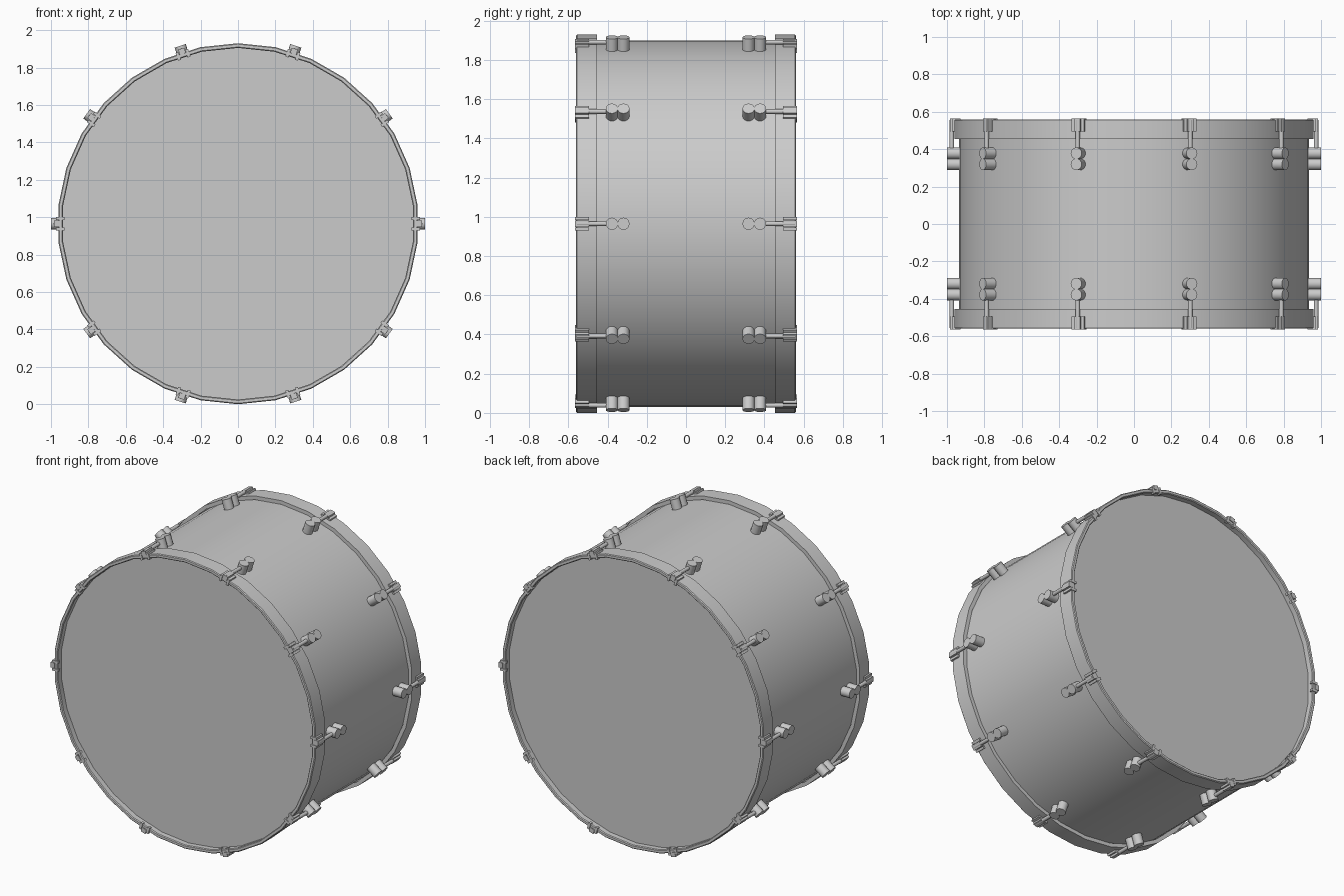
import bpy, bmesh, math
from mathutils import Matrix, Vector

if "Cube" in bpy.data.objects:
    bpy.data.objects.remove(bpy.data.objects["Cube"])

CZ = 0.965  # drum axis height


def finish(name, bm, angle=35):
    bmesh.ops.recalc_face_normals(bm, faces=bm.faces)
    me = bpy.data.meshes.new(name)
    bm.to_mesh(me)
    bm.free()
    ob = bpy.data.objects.new(name, me)
    bpy.context.collection.objects.link(ob)
    bpy.ops.object.select_all(action='DESELECT')
    bpy.context.view_layer.objects.active = ob
    ob.select_set(True)
    bpy.ops.object.shade_smooth_by_angle(angle=math.radians(angle))
    return ob


def lathe(name, profile, n, closed):
    """Spin (radius, y) points round the drum axis, first vertex at the top."""
    bm = bmesh.new()
    rings = []
    for r, y in profile:
        rings.append([bm.verts.new((r * math.sin(2 * math.pi * i / n), y,
                                    CZ + r * math.cos(2 * math.pi * i / n))) for i in range(n)])
    count = len(rings) if closed else len(rings) - 1
    for k in range(count):
        a, b = rings[k], rings[(k + 1) % len(rings)]
        for i in range(n):
            j = (i + 1) % n
            bm.faces.new((a[i], a[j], b[j], b[i]))
    if not closed:
        bm.faces.new(rings[0])
        bm.faces.new(rings[-1])
    return finish(name, bm)


def box(bm, lo, hi, m):
    lo, hi = Vector(lo), Vector(hi)
    size = hi - lo
    bmesh.ops.create_cube(bm, size=1, matrix=m @ Matrix.Translation((lo + hi) / 2)
                          @ Matrix.Diagonal((*size, 1)))


def rod(bm, p, q, r, n, m):
    p, q = Vector(p), Vector(q)
    d = q - p
    rot = d.to_track_quat('Z', 'Y').to_matrix().to_4x4()
    bmesh.ops.create_cone(bm, cap_ends=True, segments=n, radius1=r, radius2=r, depth=d.length,
                          matrix=m @ Matrix.Translation((p + q) / 2) @ rot)


# shell
lathe("shell", [(0.935, -0.5), (0.935, 0.5)], 60, False)

for s, side in ((-1, "front"), (1, "back")):
    # hoop and drum head
    lathe(side + "_hoop", [(0.965, s * 0.455), (0.965, s * 0.555), (0.960, s * 0.56),
                           (0.945, s * 0.56), (0.940, s * 0.555), (0.940, s * 0.455)], 30, True)
    lathe(side + "_head", [(0.942, s * 0.505), (0.942, s * 0.52)], 30, False)

    # ten lugs, tension rods and claws, built at +x and turned round the axis
    lugs, rods, claws = bmesh.new(), bmesh.new(), bmesh.new()
    for i in range(10):
        m = Matrix.Translation((0, 0, CZ)) @ Matrix.Rotation(math.radians(36 * i), 4, 'Y')
        for y in (0.319, 0.378):
            rod(lugs, (0.93, s * y, 0), (1.0, s * y, 0), 0.031, 16, m)
        rod(rods, (0.974, s * 0.36, 0), (0.974, s * 0.555, 0), 0.012, 10, m)
        y0, y1 = sorted((s * 0.495, s * 0.565))
        box(claws, (0.955, y0, -0.017), (0.984, y1, 0.017), m)
        for z in (-0.027, 0.027):
            box(claws, (0.955, y0, z - 0.008), (0.972, y1, z + 0.008), m)
            ya, yb = sorted((s * 0.545, s * 0.565))
            box(claws, (0.928, ya, z - 0.008), (0.972, yb, z + 0.008), m)
    finish(side + "_lugs", lugs)
    finish(side + "_tension_rods", rods, 40)
    finish(side + "_claws", claws)
